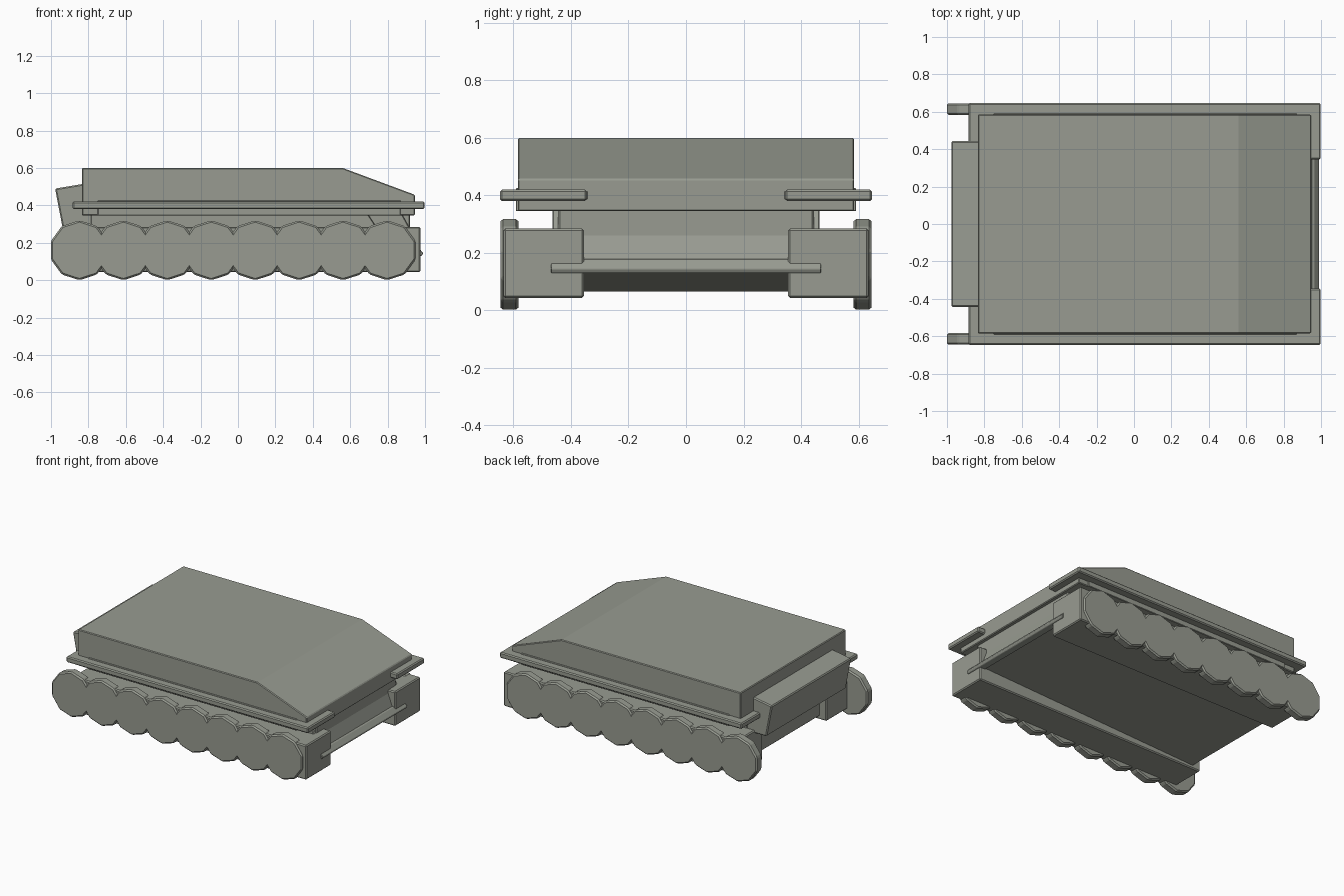
import bpy, bmesh, math

if "Cube" in bpy.data.objects:
    bpy.data.objects.remove(bpy.data.objects["Cube"])

# Dull grey-green paint
paint = bpy.data.materials.new("grey_green_paint")
paint.diffuse_color = (0.315, 0.33, 0.285, 1)
paint.use_nodes = True
paint.node_tree.nodes["Principled BSDF"].inputs["Base Color"].default_value = paint.diffuse_color


def extrude(name, base, offset, bevel):
    """Extrude a flat outline along an offset and bevel its edges."""
    bm = bmesh.new()
    face = bm.faces.new([bm.verts.new(p) for p in base])
    ext = bmesh.ops.extrude_face_region(bm, geom=[face])
    verts = [g for g in ext["geom"] if isinstance(g, bmesh.types.BMVert)]
    bmesh.ops.translate(bm, verts=verts, vec=offset)
    bmesh.ops.recalc_face_normals(bm, faces=bm.faces)
    mesh = bpy.data.meshes.new(name)
    bm.to_mesh(mesh)
    bm.free()
    mesh.materials.append(paint)
    ob = bpy.data.objects.new(name, mesh)
    bpy.context.collection.objects.link(ob)
    mod = ob.modifiers.new("edge_bevel", "BEVEL")
    mod.width = bevel
    mod.segments = 1
    return ob


def prism(name, pts, y0, y1, bevel=0.007):
    """Side profile (x, z) extruded from y0 to y1."""
    return extrude(name, [(x, y0, z) for x, z in pts], (0, y1 - y0, 0), bevel)


def slab(name, pts, z0, z1, bevel=0.007):
    """Plan outline (x, y) extruded from z0 to z1."""
    return extrude(name, [(x, y, z0) for x, y in pts], (0, 0, z1 - z0), bevel)


def rect(x0, x1, z0, z1):
    return [(x0, z0), (x1, z0), (x1, z1), (x0, z1)]


def mirror_y(ob):
    ob.modifiers.new("mirror", "MIRROR").use_axis = (False, True, False)
    return ob


# Upper body with sloping front roof, and a thin rail along each side
prism("upper_body", [(-0.835, 0.345), (0.945, 0.345), (0.945, 0.457),
                     (0.56, 0.6), (-0.835, 0.6)], -0.585, 0.585, 0.005)
mirror_y(prism("side_rail", rect(-0.75, 0.87, 0.345, 0.426), 0.57, 0.592, 0.003))

# Fender deck with a cut-out at the front
slab("fender_deck", [(-0.885, -0.647), (0.998, -0.647), (0.998, -0.345), (0.94, -0.345),
                     (0.94, 0.345), (0.998, 0.345), (0.998, 0.647), (-0.885, 0.647)],
     0.38, 0.42)

# Hull between the pontoons, with an angled nose and a gently sloping belly
prism("lower_hull", [(-0.79, 0.065), (0.965, 0.14), (0.92, 0.26),
                     (0.92, 0.36), (-0.79, 0.36)], -0.445, 0.445)

# Nose lip and slanted cheek plates
prism("nose_lip", [(0.93, 0.132), (0.982, 0.13), (0.99, 0.145), (0.962, 0.178),
                   (0.93, 0.178)], -0.47, 0.47, 0.003)
mirror_y(prism("nose_cheek", [(0.67, 0.385), (0.86, 0.385), (0.96, 0.2),
                              (0.79, 0.2)], 0.44, 0.465, 0.004))

# Side pontoons carrying the wheels
mirror_y(prism("side_pontoon", rect(-0.845, 0.975, 0.043, 0.285), 0.355, 0.635))

# Rear stowage box
prism("rear_box", [(-0.935, 0.265), (-0.78, 0.265), (-0.78, 0.523), (-0.978, 0.49)],
      -0.443, 0.443)

# Eight ten-sided wheels on each side
RADIUS = 0.16
for i in range(8):
    cx = -0.848 + i * 0.235
    ring = [(cx + RADIUS * math.sin(k * math.pi / 5),
             RADIUS + RADIUS * math.cos(k * math.pi / 5)) for k in range(10)]
    mirror_y(prism(f"wheel_{i + 1}", ring, 0.583, 0.645, 0.009))
